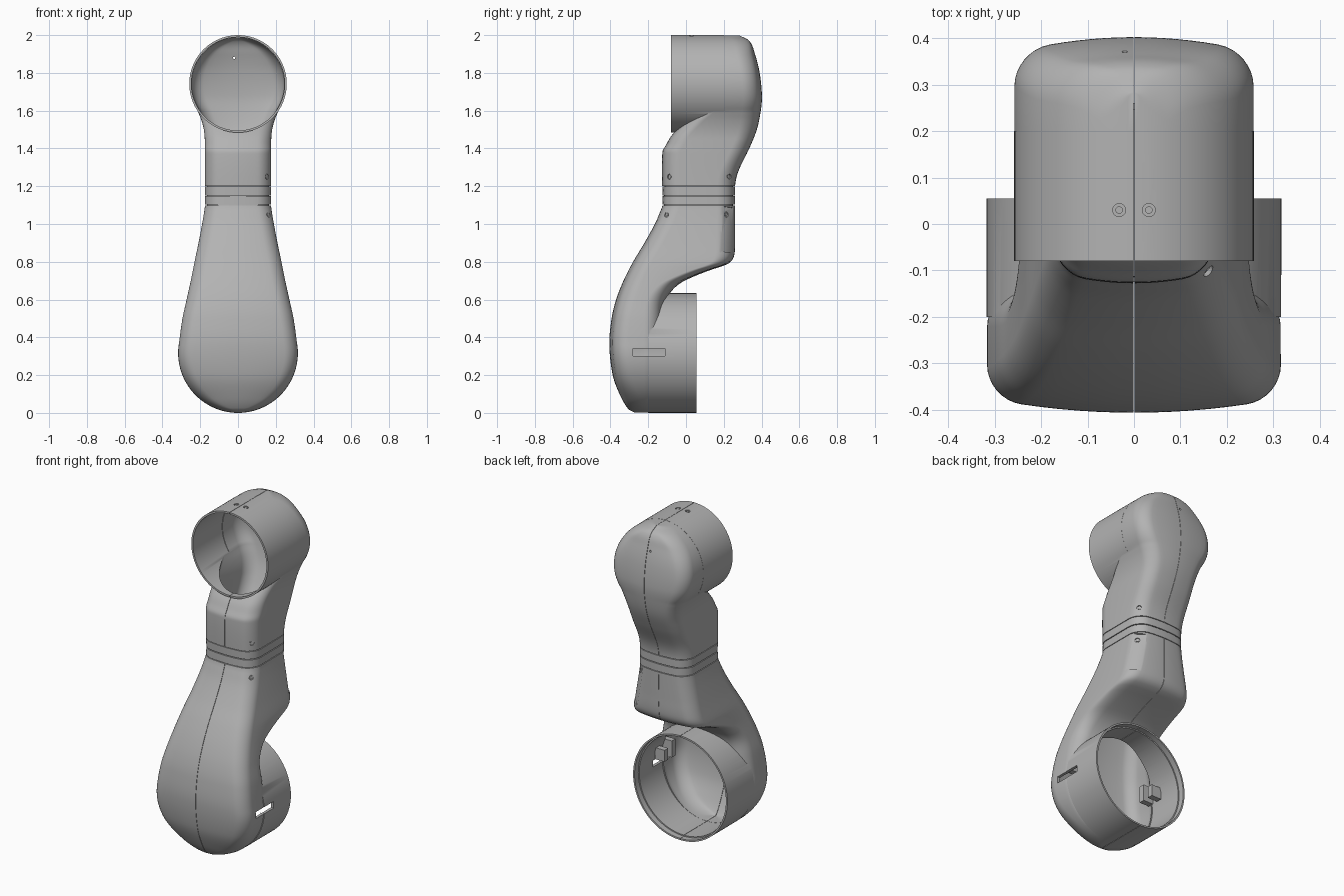
import bpy, bmesh, math
from mathutils import Matrix, Vector

cube = bpy.data.objects.get("Cube")
if cube:
    bpy.data.objects.remove(cube, do_unlink=True)

grey = bpy.data.materials.new("plain_grey")
grey.use_nodes = True
grey.diffuse_color = (0.45, 0.45, 0.45, 1)
grey.node_tree.nodes["Principled BSDF"].inputs["Base Color"].default_value = (0.45, 0.45, 0.45, 1)


def make_object(name, bm):
    bmesh.ops.recalc_face_normals(bm, faces=bm.faces)
    mesh = bpy.data.meshes.new(name)
    bm.to_mesh(mesh)
    bm.free()
    mesh.materials.append(grey)
    obj = bpy.data.objects.new(name, mesh)
    bpy.context.collection.objects.link(obj)
    return obj


def box(name, low, high, matrix=Matrix()):
    low, high = Vector(low), Vector(high)
    bm = bmesh.new()
    size = Matrix.Diagonal((*(high - low), 1))
    bmesh.ops.create_cube(bm, size=1, matrix=matrix @ Matrix.Translation((low + high) / 2) @ size)
    return make_object(name, bm)


def cylinder(name, start, end, radius, segments=96):
    start, end = Vector(start), Vector(end)
    axis = end - start
    turn = Vector((0, 0, 1)).rotation_difference(axis).to_matrix().to_4x4()
    bm = bmesh.new()
    bmesh.ops.create_cone(bm, cap_ends=True, segments=segments, radius1=radius, radius2=radius,
                          depth=axis.length, matrix=Matrix.Translation((start + end) / 2) @ turn)
    return make_object(name, bm)


def combine(obj, other, operation):
    mod = obj.modifiers.new("combine", "BOOLEAN")
    mod.operation, mod.solver, mod.object = operation, "EXACT", other
    bpy.context.view_layer.objects.active = obj
    bpy.ops.object.modifier_apply(modifier=mod.name)
    bpy.data.objects.remove(other, do_unlink=True)


def curve_value(table, z):
    """Smooth curve through (height, value) pairs."""
    z = min(max(z, table[0][0]), table[-1][0])
    i = max(k for k in range(len(table) - 1) if table[k][0] <= z)

    def slope(k):
        a, b = table[max(k - 1, 0)], table[min(k + 1, len(table) - 1)]
        return (b[1] - a[1]) / (b[0] - a[0])
    (za, va), (zb, vb) = table[i], table[i + 1]
    h = zb - za
    t = (z - za) / h
    return ((1 + 2 * t) * (1 - t) ** 2 * va + t * (1 - t) ** 2 * h * slope(i)
            + t * t * (3 - 2 * t) * vb + t * t * (t - 1) * h * slope(i + 1))


class Half:
    """One half of the handset: outline width, front and back curves by height."""

    def __init__(self, width, front, back, centre, radius, sign, join):
        self.width, self.front, self.back = width, front, back
        self.centre, self.radius, self.sign, self.join = centre, radius, sign, join

    def measures(self, z, inset=0):
        if (z - self.join) * self.sign >= 0:
            w = math.sqrt(max((self.radius - inset) ** 2 - (z - self.centre) ** 2, 1e-6))
        else:
            w = curve_value(self.width, z) - inset
        front = curve_value(self.front, z) + inset
        back = curve_value(self.back, z) - inset
        corner = min(0.07 - inset * 0.6, w * 0.95, (back - front) * 0.4)
        return w, front, back, corner, min(0.03, w * 0.14)

    def section(self, z, inset):
        w, front, back, r, bulge = self.measures(z, inset)
        points = []
        for side, y0 in ((-1, front + bulge), (1, back - bulge)):
            row = [(-(w - r) - r * math.cos(a), r - r * math.sin(a))
                   for a in [k * math.pi / 16 for k in range(8)]]
            row += [((w - r) * (k / 6 - 1), 0) for k in range(12)]
            row += [(w - r + r * math.sin(a), r - r * math.cos(a))
                    for a in [k * math.pi / 16 for k in range(9)]]
            row = [(x, y0 - side * d + side * bulge * (1 - (x / w) ** 2)) for x, d in row]
            points += row if side < 0 else row[::-1]
        return [(x, y, z) for x, y in points]

    def loft(self, name, end, inset=0):
        r = self.radius - inset
        arc = [self.centre + self.sign * r * math.cos(0.05 + k * 0.06) for k in range(25)]
        heights = arc + [arc[-1] + (end - arc[-1]) * k / 60 for k in range(1, 61)]
        return self.stack(name, heights, inset)

    def stack(self, name, heights, inset=0):
        bm = bmesh.new()
        rings = [[bm.verts.new(p) for p in self.section(z, inset)] for z in heights]
        for a, b in zip(rings, rings[1:]):
            for k in range(len(a)):
                n = (k + 1) % len(a)
                bm.faces.new((a[k], a[n], b[n], b[k]))
        bm.faces.new(rings[0])
        bm.faces.new(rings[-1])
        return make_object(name, bm)

    def corner_point(self, z, side):
        """Point on the rounded +x corner; side is -1 for front, 1 for back."""
        w, front, back, r, bulge = self.measures(z)
        x = w - r + r * math.sqrt(0.5)
        y = (back if side > 0 else front) - side * (bulge * (x / w) ** 2 + r * (1 - math.sqrt(0.5)))
        return Vector((x, y, z))


lower = Half(
    width=[(0.3, 0.316), (0.36, 0.313), (0.5, 0.294), (0.6, 0.272), (0.7, 0.25), (0.8, 0.23),
           (0.9, 0.209), (1.0, 0.19), (1.06, 0.18), (1.1, 0.175), (1.2, 0.175)],
    front=[(0, -0.27), (0.02, -0.305), (0.1, -0.352), (0.2, -0.388), (0.36, -0.406), (0.5, -0.394),
           (0.6, -0.37), (0.7, -0.331), (0.8, -0.28), (0.9, -0.22), (1.0, -0.165), (1.06, -0.139),
           (1.1, -0.125), (1.2, -0.125)],
    back=[(0, -0.12), (0.5, -0.12), (0.58, -0.112), (0.64, -0.08), (0.69, -0.025), (0.73, 0.06),
          (0.76, 0.14), (0.785, 0.215), (0.81, 0.245), (0.85, 0.258), (0.95, 0.26), (1.2, 0.26)],
    centre=0.317, radius=0.3162, sign=-1, join=0.36)
upper = Half(
    width=[(1.1, 0.175), (1.45, 0.176), (1.5, 0.181), (1.55, 0.194), (1.6, 0.214), (1.7, 0.25)],
    front=[(1.1, -0.125), (1.38, -0.125), (1.42, -0.105), (1.47, -0.075), (1.55, 0.0), (1.6, 0.05),
           (2, 0.05)],
    back=[(1.1, 0.26), (1.2, 0.26), (1.25, 0.268), (1.3, 0.286), (1.4, 0.335), (1.5, 0.375),
          (1.6, 0.396), (1.68, 0.402), (1.8, 0.39), (1.9, 0.365), (1.97, 0.335), (2, 0.28)],
    centre=1.742, radius=0.2573, sign=1, join=1.6)

# Lower shell: teardrop body with an open cup facing back
lower_shell = lower.loft("lower_shell", 1.098)
combine(lower_shell, cylinder("cup", (0, -0.2, 0.317), (0, 0.055, 0.317), 0.317), "UNION")
combine(lower_shell, lower.loft("cavity", 1.06, 0.017), "DIFFERENCE")
combine(lower_shell, cylinder("bore", (0, -0.2, 0.317), (0, 0.1, 0.317), 0.3), "DIFFERENCE")
combine(lower_shell, cylinder("rim_bore", (0, 0.02, 0.317), (0, 0.1, 0.317), 0.307), "DIFFERENCE")
combine(lower_shell, box("slot", (0.2, -0.28, 0.3), (0.4, -0.11, 0.34)), "DIFFERENCE")

# Upper shell: neck and head with an open cup facing front
upper_shell = upper.loft("upper_shell", 1.202)
combine(upper_shell, cylinder("cup", (0, -0.08, 1.742), (0, 0.2, 1.742), 0.258), "UNION")
combine(upper_shell, upper.loft("cavity", 1.24, 0.013), "DIFFERENCE")
combine(upper_shell, cylinder("bore", (0, -0.12, 1.742), (0, 0.2, 1.742), 0.247), "DIFFERENCE")
combine(upper_shell, cylinder("pinhole", (-0.02, 0.3, 1.88), (-0.02, 0.5, 1.88), 0.006, 16), "DIFFERENCE")

# Flat recessed panel on the back corner of the lower neck
up = Vector((-0.15, 0, 1)).normalized()
across = Vector((-1, 1, 0)).normalized()
out = across.cross(up).normalized()
across = up.cross(out)
panel = Matrix((out, across, up)).transposed().to_4x4()
panel.translation = lower.corner_point(0.97, 1)
combine(lower_shell, box("panel", (-0.008, -0.05, -0.12), (0.08, 0.05, 0.122), panel), "DIFFERENCE")

# Seam between left and right halves
for shell in (lower_shell, upper_shell):
    combine(shell, box("seam", (-0.001, -1, -1), (0.001, 1, 3)), "DIFFERENCE")


# Recessed screws
def screw(name, shell, point, direction):
    d = Vector(direction).normalized()
    combine(shell, cylinder("hole", point - d * 0.007, point + d * 0.03, 0.014, 24), "DIFFERENCE")
    return cylinder(name, point - d * 0.009, point - d * 0.003, 0.008, 16)


parts = [lower_shell, upper_shell]
for side, label in ((-1, "front"), (1, "back")):
    diagonal = (1, side, 0)
    parts.append(screw(label + "_upper_screw", upper_shell, upper.corner_point(1.25, side), diagonal))
    point = lower.corner_point(1.05, side) - Vector(diagonal) * (0.006 if side > 0 else 0)
    parts.append(screw(label + "_lower_screw", lower_shell, point, diagonal))
for side, label in ((-1, "right"), (1, "left")):
    parts.append(screw(label + "_top_screw", upper_shell, Vector((side * 0.032, 0.03, 1.998)), (0, 0, 1)))

# Collar rings between the halves, around a narrower core
parts.append(lower.stack("lower_collar", (1.102, 1.147)))
parts.append(lower.stack("upper_collar", (1.152, 1.198)))
parts.append(lower.stack("collar_core", (1.08, 1.22), 0.012))

# Small clip posts inside the lower cup
for side, label in ((-1, "right"), (1, "left")):
    for y, height, tag in ((-0.22, 0.45, "inner"), (-0.15, 0.42, "outer")):
        xs = sorted((side * 0.225, side * 0.29))
        parts.append(box(f"{label}_{tag}_clip", (xs[0], y, 0.35), (xs[1], y + 0.035, height)))

# Smooth shading with sharp edges kept
bpy.ops.object.select_all(action="DESELECT")
for obj in parts:
    obj.select_set(True)
bpy.context.view_layer.objects.active = lower_shell
bpy.ops.object.shade_smooth_by_angle(angle=math.radians(32))
